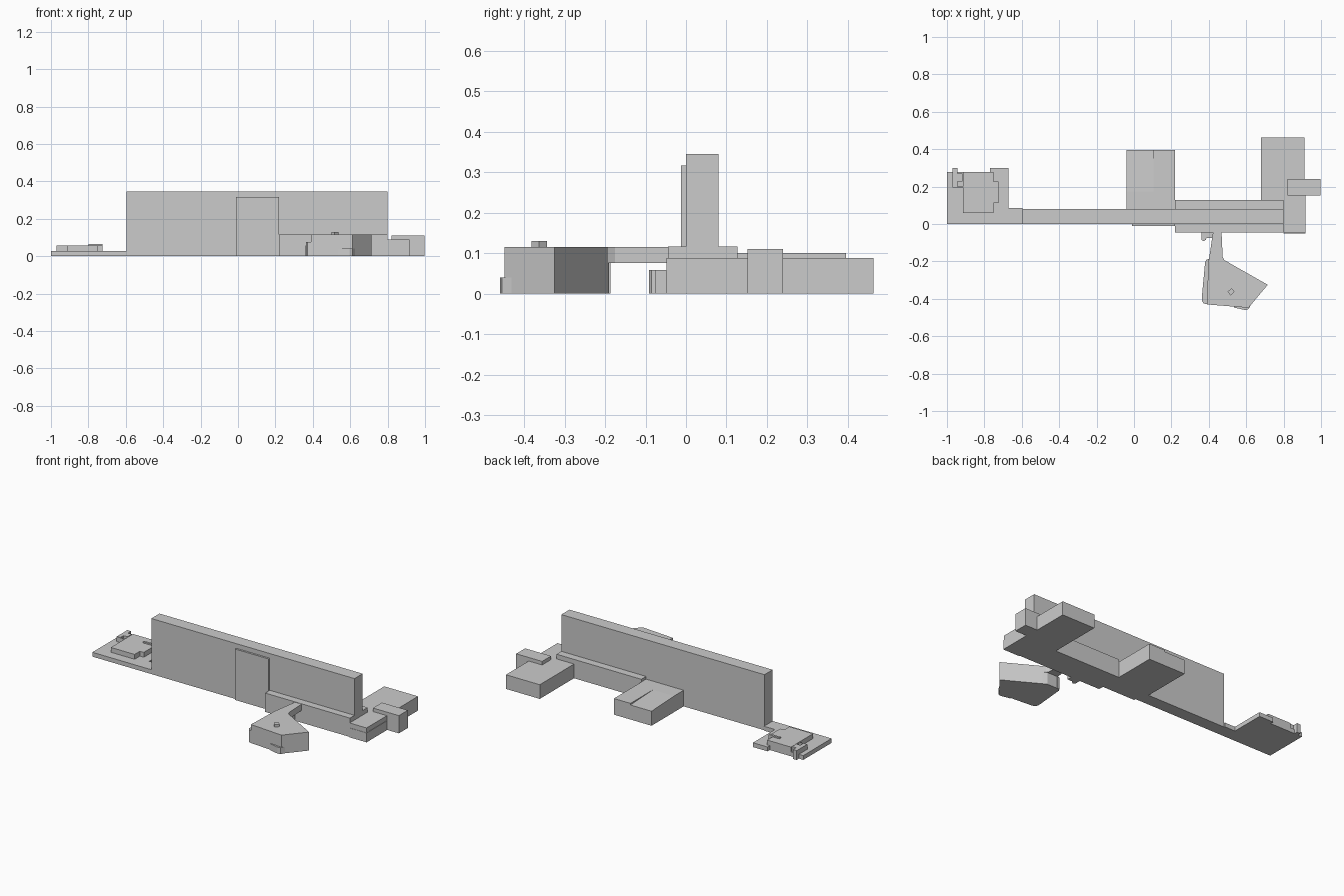
import bpy, bmesh


def prism(name, pts, z0, z1):
    """Extrude a plan outline from z0 to z1."""
    bm = bmesh.new()
    face = bm.faces.new([bm.verts.new((x, y, z0)) for x, y in pts])
    ext = bmesh.ops.extrude_face_region(bm, geom=[face])
    for v in ext["geom"]:
        if isinstance(v, bmesh.types.BMVert):
            v.co.z = z1
    bmesh.ops.recalc_face_normals(bm, faces=bm.faces)
    mesh = bpy.data.meshes.new(name)
    bm.to_mesh(mesh)
    bm.free()
    ob = bpy.data.objects.new(name, mesh)
    bpy.context.collection.objects.link(ob)
    return ob


def box(name, x0, x1, y0, y1, z0, z1):
    return prism(name, [(x0, y0), (x1, y0), (x1, y1), (x0, y1)], z0, z1)


# Tall slab and its shallow front bay
box("main_slab", -0.595, 0.80, 0.0, 0.08, 0, 0.345)
box("front_bay", -0.012, 0.218, -0.012, 0.0, 0, 0.316)

# Long podium around the foot of the slab
box("podium_front", 0.218, 0.80, -0.045, 0.0, 0, 0.117)
box("podium_back", 0.218, 0.80, 0.08, 0.127, 0, 0.117)

# Rear wing with a slightly stepped roof
box("rear_wing_inner", -0.04, 0.218, 0.08, 0.175, 0, 0.10)
box("rear_wing_right", 0.105, 0.218, 0.175, 0.395, 0, 0.10)
rear = box("rear_wing_left", -0.04, 0.105, 0.175, 0.395, 0, 0.10)
for v in rear.data.vertices:
    if v.co.z > 0.05 and v.co.y > 0.3:
        v.co.z = 0.09

# East wing
box("east_wing_base", 0.80, 0.918, -0.05, 0.152, 0, 0.058)
box("east_wing_upper", 0.80, 0.916, -0.048, 0.152, 0.058, 0.088)
box("east_wing_back", 0.68, 0.912, 0.127, 0.463, 0, 0.088)
box("east_tower", 0.82, 0.998, 0.152, 0.24, 0, 0.11)

# West terrace and the low rooms on it
prism("west_terrace", [(-1, 0), (-0.595, 0), (-0.595, 0.085), (-0.67, 0.085),
                       (-0.67, 0.30), (-0.77, 0.30), (-0.77, 0.278), (-1, 0.278)],
      0, 0.027)
prism("west_pavilion", [(-0.915, 0.06), (-0.752, 0.06), (-0.752, 0.112),
                        (-0.725, 0.112), (-0.725, 0.215), (-0.752, 0.215),
                        (-0.752, 0.278), (-0.915, 0.278), (-0.915, 0.20),
                        (-0.97, 0.20), (-0.97, 0.195), (-0.915, 0.195)],
      0.027, 0.057)
box("west_stair_head", -0.97, -0.945, 0.20, 0.30, 0, 0.058)
box("west_stair_link", -0.945, -0.918, 0.228, 0.27, 0.027, 0.058)
box("west_roof_ridge", -0.80, -0.725, 0.213, 0.226, 0.027, 0.065)

# Angled hall in front, with its low curved side and bridge
prism("hall", [(0.398, -0.19), (0.475, -0.19), (0.50, -0.203), (0.715, -0.325),
               (0.612, -0.448), (0.39, -0.43)], 0, 0.115)
prism("hall_side", [(0.405, -0.187), (0.388, -0.19), (0.38, -0.205),
                    (0.363, -0.39), (0.363, -0.41), (0.372, -0.425),
                    (0.395, -0.43), (0.41, -0.35)], 0, 0.076)
prism("bridge", [(0.423, -0.04), (0.40, -0.195), (0.505, -0.205), (0.483, -0.193),
                 (0.474, -0.175), (0.468, -0.04)], 0.076, 0.115)
prism("hall_entrance", [(0.53, -0.43), (0.535, -0.447), (0.595, -0.46),
                        (0.612, -0.455), (0.628, -0.428)], 0, 0.04)
prism("roof_hatch", [(0.50, -0.362), (0.517, -0.382), (0.538, -0.363),
                     (0.522, -0.343)], 0.115, 0.13)
prism("podium_porch", [(0.36, -0.045), (0.36, -0.08), (0.364, -0.088),
                       (0.374, -0.091), (0.384, -0.085), (0.387, -0.076),
                       (0.424, -0.076), (0.424, -0.045)], 0, 0.058)
